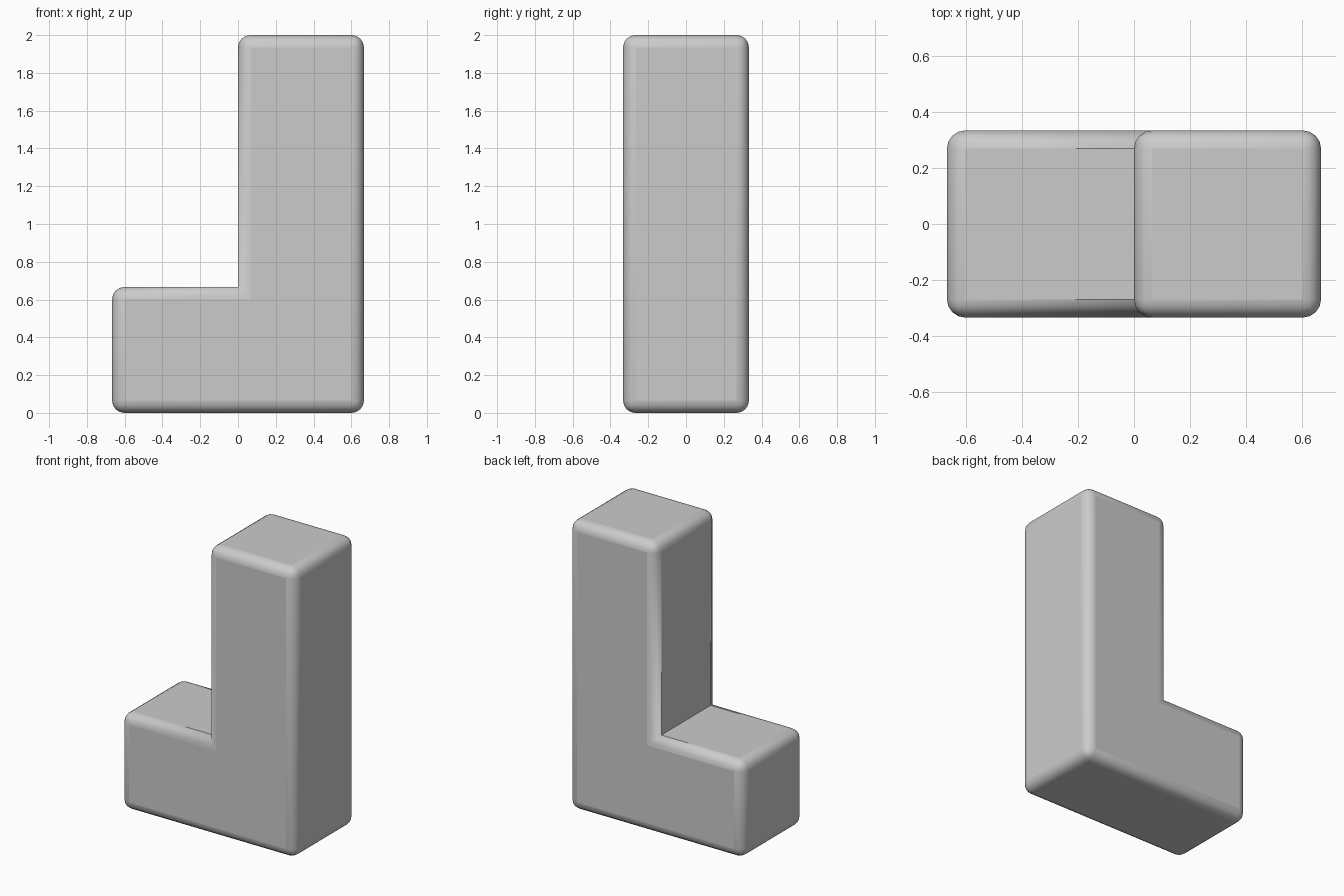
import bpy, bmesh
from mathutils import Vector

if "Cube" in bpy.data.objects:
    bpy.data.objects.remove(bpy.data.objects["Cube"])

U = 2 / 3  # one block unit

# L-shaped profile extruded along y
profile = [(-U, 0), (U, 0), (U, 3 * U), (0, 3 * U), (0, U), (-U, U)]
bm = bmesh.new()
face = bm.faces.new([bm.verts.new((x, -U / 2, z)) for x, z in profile])
ext = bmesh.ops.extrude_face_region(bm, geom=[face])
bmesh.ops.translate(bm, vec=Vector((0, U, 0)),
                    verts=[g for g in ext["geom"] if isinstance(g, bmesh.types.BMVert)])
bmesh.ops.recalc_face_normals(bm, faces=bm.faces[:])

# Round every edge except the inner corner crease
weight = bm.edges.layers.float.new("bevel_weight_edge")
for e in bm.edges:
    inner = all(abs(v.co.x) < 1e-4 and abs(v.co.z - U) < 1e-4 for v in e.verts)
    e[weight] = 0.0 if inner else 1.0

mesh = bpy.data.meshes.new("l_block")
bm.to_mesh(mesh)
bm.free()
block = bpy.data.objects.new("l_block", mesh)
bpy.context.collection.objects.link(block)

bevel = block.modifiers.new("rounded_edges", "BEVEL")
bevel.limit_method = "WEIGHT"
bevel.width = 0.065
bevel.segments = 4
bevel.miter_outer = "MITER_ARC"

bpy.context.view_layer.objects.active = block
block.select_set(True)
bpy.ops.object.shade_smooth_by_angle()
